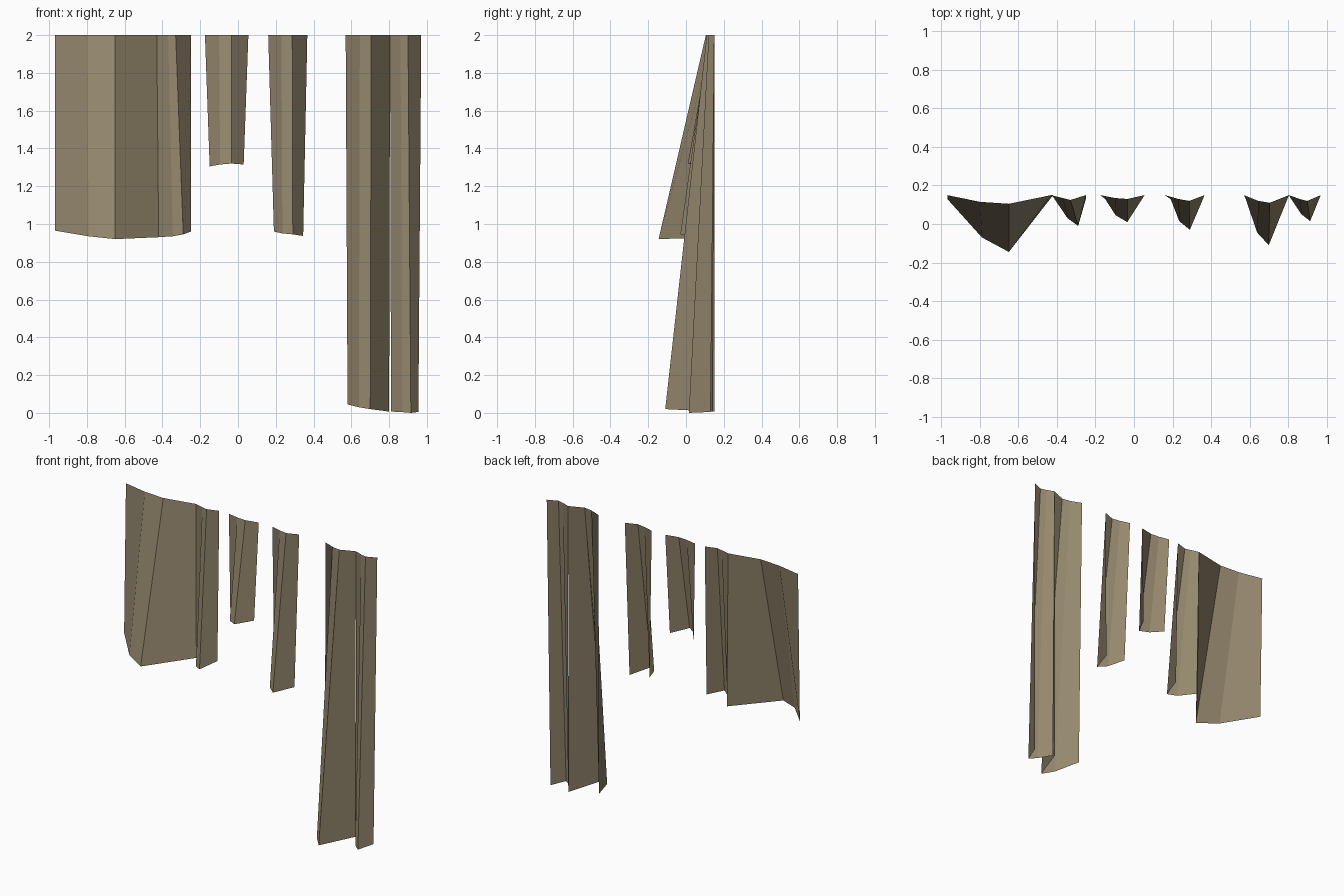
import bpy
import bmesh

cube = bpy.data.objects.get("Cube")
if cube:
    bpy.data.objects.remove(cube, do_unlink=True)

bark = bpy.data.materials.new("dull_brown")
bark.use_nodes = True
bark.diffuse_color = (0.30, 0.245, 0.155, 1)
bark.node_tree.nodes["Principled BSDF"].inputs["Base Color"].default_value = bark.diffuse_color

TOP, BACK = 2.0, 0.15


def buttress(name, top, bottom):
    """Open folded sheet: top holds (x, y), bottom holds (x, y, z), left to right."""
    bm = bmesh.new()
    upper = [bm.verts.new((x, y, TOP)) for x, y in top]
    lower = [bm.verts.new(p) for p in bottom]
    for i in range(len(top) - 1):
        bm.faces.new((lower[i], lower[i + 1], upper[i + 1], upper[i]))
    mesh = bpy.data.meshes.new(name)
    bm.to_mesh(mesh)
    bm.free()
    mesh.materials.append(bark)
    bpy.context.collection.objects.link(bpy.data.objects.new(name, mesh))


# Broad pair on the right side
buttress("wide_buttress",
         [(-0.97, BACK), (-0.80, 0.115), (-0.65, 0.105), (-0.43, BACK)],
         [(-0.97, 0.13, 0.965), (-0.79, -0.07, 0.935), (-0.65, -0.145, 0.92), (-0.42, BACK, 0.93)])
buttress("wide_buttress_side",
         [(-0.43, BACK), (-0.37, 0.135), (-0.33, 0.125), (-0.25, BACK)],
         [(-0.42, 0.14, 0.93), (-0.345, 0.03, 0.935), (-0.29, -0.01, 0.945), (-0.25, 0.13, 0.96)])

# Two separate narrow ones in the middle
buttress("short_buttress",
         [(-0.175, BACK), (-0.10, 0.135), (-0.035, 0.13), (0.055, BACK)],
         [(-0.15, 0.13, 1.305), (-0.095, 0.045, 1.315), (-0.035, 0.01, 1.32), (0.03, 0.135, 1.315)])
buttress("narrow_buttress",
         [(0.16, BACK), (0.23, 0.13), (0.287, 0.12), (0.367, BACK)],
         [(0.19, 0.13, 0.96), (0.235, 0.015, 0.95), (0.29, -0.03, 0.945), (0.345, 0.13, 0.937)])

# Tall pair on the left side
buttress("tall_buttress",
         [(0.57, BACK), (0.645, 0.12), (0.705, 0.11), (0.805, BACK)],
         [(0.58, 0.13, 0.045), (0.64, -0.045, 0.03), (0.70, -0.11, 0.02), (0.80, BACK, 0.007)])
buttress("tall_buttress_side",
         [(0.805, BACK), (0.86, 0.13), (0.90, 0.12), (0.97, BACK)],
         [(0.81, 0.14, 0.007), (0.87, 0.05, 0.004), (0.915, 0.015, 0.0), (0.955, 0.13, 0.005)])
